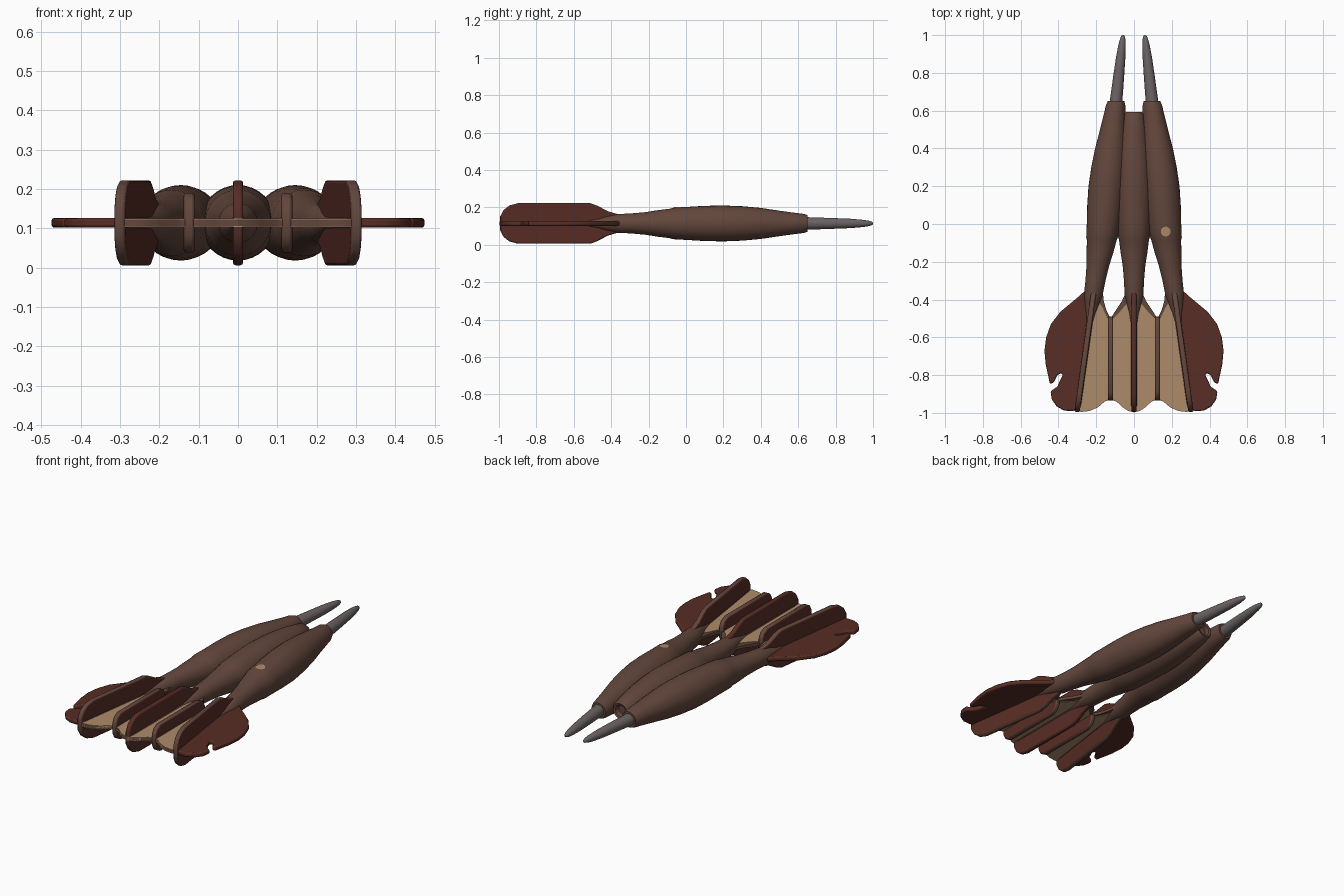
import bpy, bmesh, math

if "Cube" in bpy.data.objects:
    bpy.data.objects.remove(bpy.data.objects["Cube"])

ZC = 0.114  # height of the mid plane


def material(name, rgb):
    m = bpy.data.materials.new(name)
    m.diffuse_color = (*rgb, 1)
    m.use_nodes = True
    m.node_tree.nodes["Principled BSDF"].inputs["Base Color"].default_value = m.diffuse_color
    return m


BROWN = material("brown", (0.125, 0.063, 0.046))
MAROON = material("maroon", (0.098, 0.026, 0.018))
TAN = material("tan", (0.42, 0.26, 0.145))
GREY = material("grey", (0.15, 0.125, 0.128))


def lookup(table, y):
    """Linear interpolation in a list of (y, value) with falling y."""
    for (y0, a), (y1, b) in zip(table, table[1:]):
        if y0 >= y >= y1:
            return a + (b - a) * (y0 - y) / (y0 - y1) if y0 > y1 else a
    return table[-1][1]


AXIS = [(1.0, .058), (.65, .095), (.4, .123), (.2, .145), (0, .162),
        (-.1, .172), (-.35, .212), (-1.0, .302)]
BODY = [(.65, .044), (.63, .051), (.58, .057), (.5, .068), (.4, .083), (.3, .092),
        (.2, .096), (.1, .094), (0, .088), (-.07, .084), (-.085, .079), (-.15, .071),
        (-.22, .06), (-.3, .053), (-.37, .050), (-.42, .040), (-.47, .027),
        (-.52, .020), (-.96, .019), (-.985, .010)]


def finish(name, bm, mats, angle=40):
    bmesh.ops.recalc_face_normals(bm, faces=bm.faces)
    me = bpy.data.meshes.new(name)
    bm.to_mesh(me)
    bm.free()
    for m in mats:
        me.materials.append(m)
    ob = bpy.data.objects.new(name, me)
    bpy.context.collection.objects.link(ob)
    bpy.ops.object.select_all(action='DESELECT')
    ob.select_set(True)
    bpy.context.view_layer.objects.active = ob
    bpy.ops.object.shade_smooth_by_angle(angle=math.radians(angle))
    return ob


def lathe(name, profile, side, mat, n=32):
    """Round body along y whose centre line follows AXIS on the given side."""
    bm = bmesh.new()
    rings = []
    for y, r in profile:
        cx = side * lookup(AXIS, y)
        rings.append([bm.verts.new((cx + r * math.cos(2 * math.pi * i / n), y,
                                    ZC + r * math.sin(2 * math.pi * i / n))) for i in range(n)])
    for a, b in zip(rings, rings[1:]):
        for i in range(n):
            j = (i + 1) % n
            bm.faces.new((a[i], a[j], b[j], b[i]))
    bm.faces.new(rings[0])
    bm.faces.new(rings[-1])
    return finish(name, bm, [mat])


def prism(name, pts, half, place, mats, bevel=0.007):
    """Extruded outline; place(u, v, t) maps outline and thickness to space.
    The second material colours the rim."""
    bm = bmesh.new()
    lo = [bm.verts.new(place(u, v, -half)) for u, v in pts]
    hi = [bm.verts.new(place(u, v, half)) for u, v in pts]
    bm.faces.new(lo)
    bm.faces.new(hi)
    for i in range(len(pts)):
        j = (i + 1) % len(pts)
        bm.faces.new((lo[i], lo[j], hi[j], hi[i])).material_index = len(mats) - 1
    ob = finish(name, bm, mats)
    if bevel:
        b = ob.modifiers.new("round_edges", 'BEVEL')
        b.width = bevel
        b.segments = 2
        b.limit_method = 'ANGLE'
        b.angle_limit = math.radians(60)
    return ob


def flat(side, z=ZC):
    return lambda u, v, t: (side * u, v, z + t)


def upright(side, axis):
    return lambda u, v, t: (side * axis(u) + t, u, ZC + v)


# Three fused bodies; the middle one has a hollow nose
for side, label in ((1, "right"), (-1, "left")):
    lathe(label + "_body", BODY, side, BROWN)
    # Metal points
    lathe(label + "_point", [(1.0, .003), (.995, .009), (.98, .014), (.95, .019), (.88, .025),
                             (.78, .029), (.66, .033), (.63, .034)], side, GREY)
lathe("middle_body", [(.565, .012), (.565, .026), (.588, .032), (.592, .043), (.58, .052)]
      + BODY[3:], 0, BROWN)

# Flight fins: tall ones on each body, short ones in the valleys
upper = [(-.35, .045), (-.42, .066), (-.47, .093), (-.51, .108), (-.90, .108),
         (-.945, .096), (-.975, .072), (-.995, .035)]
tall = upper + [(y, -h) for y, h in reversed(upper)]
top = [(-.49, .03), (-.505, .06), (-.54, .076), (-.89, .076), (-.92, .06), (-.935, .03)]
short = top + [(y, -h) for y, h in reversed(top)]
prism("middle_fin", tall, .013, upright(1, lambda y: 0), [MAROON])
for side, label in ((1, "right"), (-1, "left")):
    prism(label + "_fin", tall, .014, upright(side, lambda y: lookup(AXIS, y)), [MAROON, BROWN])
    prism(label + "_short_fin", short, .014, upright(side, lambda y: .124), [MAROON, BROWN])

    # Side wing with a hooked notch
    wing = [(.215, -.33), (.258, -.352), (.30, -.39), (.39, -.465), (.44, -.53), (.465, -.60),
            (.474, -.67), (.468, -.74), (.445, -.848), (.425, -.838), (.405, -.80), (.385, -.788),
            (.378, -.80), (.395, -.835), (.405, -.86), (.442, -.885), (.435, -.93), (.41, -.965),
            (.37, -.988), (.33, -.99), (.295, -.985), (.22, -.42)]
    prism(label + "_wing", wing, .0125, flat(side), [MAROON])

    # Web: brown base and tan skin between the fins
    rear = [(.30, -.985), (.28, -.995), (.235, -.99), (.19, -.97), (.155, -.94), (.124, -.93),
            (.093, -.94), (.06, -.97), (.03, -.99), (0, -.997)]
    base = [(0, -.35), (.047, -.37), (.065, -.41), (.095, -.455), (.124, -.50), (.145, -.46),
            (.16, -.41), (.165, -.36), (.212, -.35)]
    prism(label + "_web", base + rear, .008, flat(side), [BROWN], 0)
    skin = [(0, -.40), (.03, -.412), (.05, -.435), (.075, -.465), (.105, -.495), (.124, -.515),
            (.145, -.49), (.168, -.44), (.185, -.415), (.222, -.41)]
    prism(label + "_web_skin", skin + rear, .0105, flat(side), [TAN], 0)

# Small tan spot lying on the right body
bm = bmesh.new()


def spot_vert(r, a):
    x, y = .168 + r * math.cos(a), -.04 + r * math.sin(a)
    h = lookup(BODY, y)
    return bm.verts.new((x, y, ZC + .002 + math.sqrt(h * h - (x - lookup(AXIS, y)) ** 2)))


inner, outer = ([spot_vert(r, math.pi * i / 8) for i in range(16)] for r in (.013, .026))
bm.faces.new(inner)
for i in range(16):
    bm.faces.new((inner[i - 1], outer[i - 1], outer[i], inner[i]))
finish("tan_spot", bm, [TAN])
